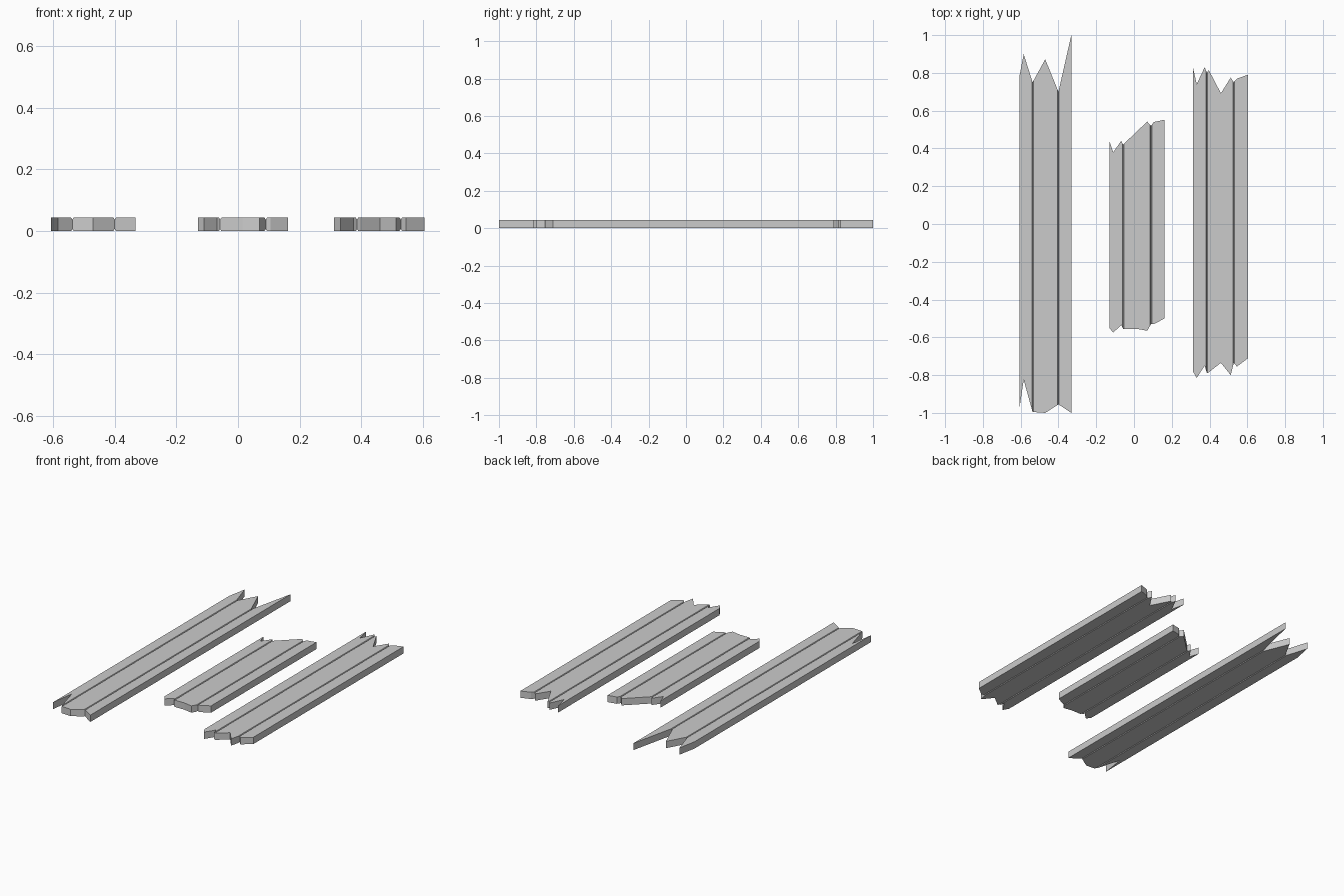
import bpy, bmesh

if "Cube" in bpy.data.objects:
    bpy.data.objects.remove(bpy.data.objects["Cube"])

THICK = 0.043   # plank thickness
HALF_W = 0.004  # half width of a grain groove
DEPTH = 0.006   # groove depth, cut into both faces


def lerp(a, b, x):
    t = (x - a[0]) / (b[0] - a[0])
    return tuple(p + (q - p) * t for p, q in zip(a, b))


def plank(name, columns, grooves):
    """Splintered board: columns are (x, front y, back y) across the width."""
    cols = []
    for i, c in enumerate(columns):
        if c[0] in grooves:
            left, right = columns[i - 1], columns[i + 1]
            cols += [(*lerp(left, c, c[0] - HALF_W), 0),
                     (*c, DEPTH),
                     (*lerp(c, right, c[0] + HALF_W), 0)]
        else:
            cols.append((*c, 0))

    # Each column becomes a four-cornered loop, joined to the next
    bm = bmesh.new()
    loops = []
    for x, y0, y1, d in cols:
        corners = ((y0, d), (y1, d), (y1, THICK - d), (y0, THICK - d))
        loops.append([bm.verts.new((x, y, z)) for y, z in corners])
    for a, b in zip(loops, loops[1:]):
        for k in range(4):
            n = (k + 1) % 4
            bm.faces.new((a[k], a[n], b[n], b[k]))
    bm.faces.new(loops[0])
    bm.faces.new(loops[-1])
    bmesh.ops.recalc_face_normals(bm, faces=bm.faces)
    mesh = bpy.data.meshes.new(name)
    bm.to_mesh(mesh)
    bm.free()
    bpy.context.collection.objects.link(bpy.data.objects.new(name, mesh))


# Long plank on the left
plank("long_plank", [
    (-0.607, -0.98, 0.78), (-0.584, -0.825, 0.90), (-0.537, -0.995, 0.75),
    (-0.47, -1.0, 0.872), (-0.40, -0.955, 0.70), (-0.332, -1.0, 1.0),
], {-0.537, -0.40})

# Short plank in the middle
plank("short_plank", [
    (-0.13, -0.55, 0.44), (-0.11, -0.575, 0.38), (-0.068, -0.535, 0.44),
    (-0.058, -0.555, 0.42), (0.015, -0.555, 0.49), (0.07, -0.565, 0.542),
    (0.09, -0.53, 0.52), (0.105, -0.53, 0.54), (0.162, -0.50, 0.552),
], {-0.058, 0.09})

# Medium plank on the right
plank("medium_plank", [
    (0.312, -0.78, 0.83), (0.332, -0.815, 0.74), (0.374, -0.75, 0.83),
    (0.386, -0.79, 0.80), (0.396, -0.785, 0.815), (0.46, -0.735, 0.692),
    (0.512, -0.80, 0.775), (0.528, -0.735, 0.75), (0.545, -0.755, 0.77),
    (0.604, -0.71, 0.79),
], {0.386, 0.528})
